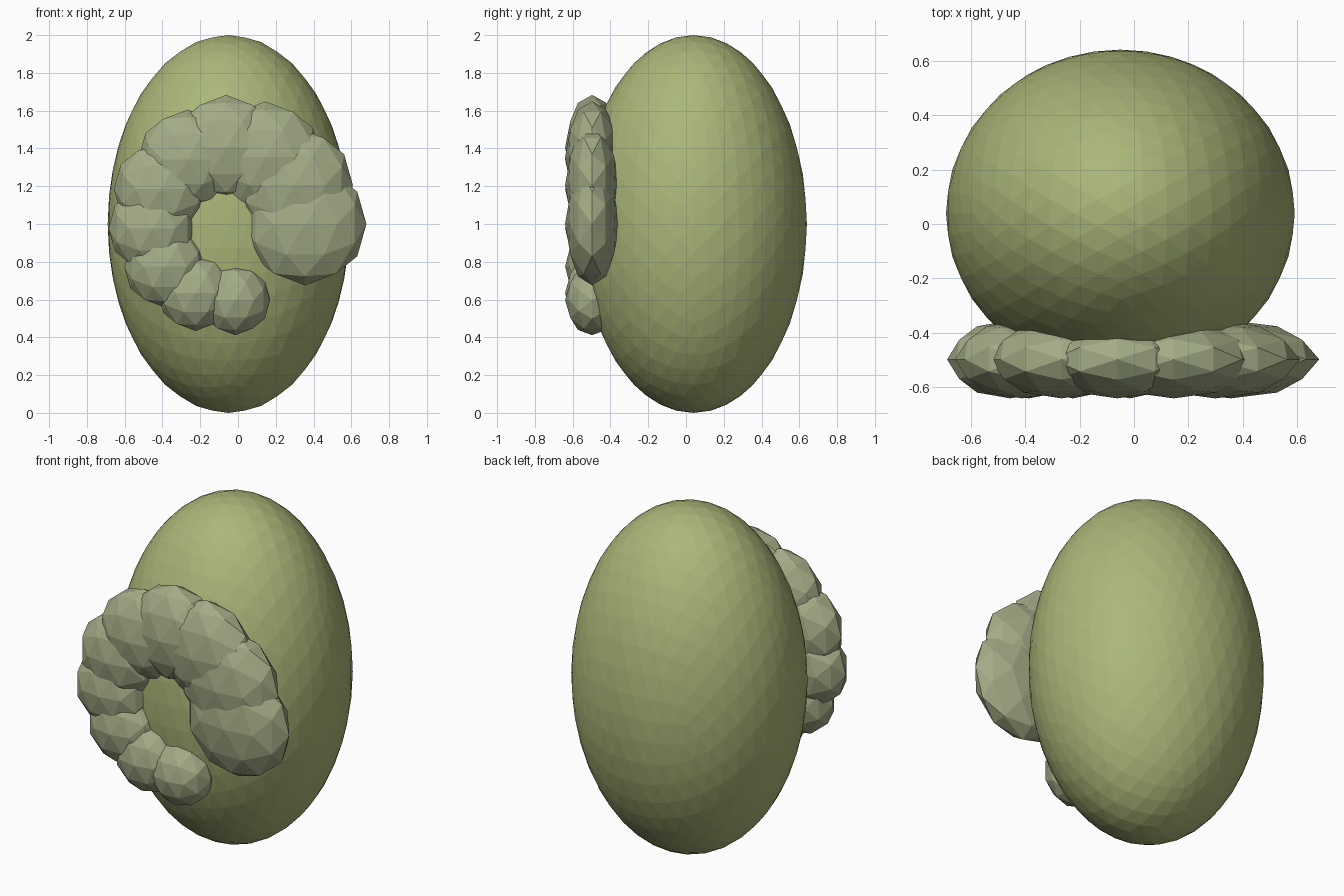
import bpy, bmesh, math
from mathutils import Matrix

if "Cube" in bpy.data.objects:
    bpy.data.objects.remove(bpy.data.objects["Cube"])


def material(name, rgb):
    m = bpy.data.materials.new(name)
    m.diffuse_color = (*rgb, 1)
    m.use_nodes = True
    m.node_tree.nodes["Principled BSDF"].inputs["Base Color"].default_value = m.diffuse_color
    return m


def faceted_ellipsoid(name, subdivisions, center, radii, mat):
    """Flat-shaded icosphere turned so that vertices lie on all three axes."""
    bm = bmesh.new()
    turn = Matrix.Rotation(math.pi / 2, 4, 'Z') @ Matrix.Rotation(-math.atan(2) / 2, 4, 'Y')
    bmesh.ops.create_icosphere(bm, subdivisions=subdivisions, radius=1, matrix=turn)
    bmesh.ops.transform(bm, verts=bm.verts,
                        matrix=Matrix.Translation(center) @ Matrix.Diagonal((*radii, 1)))
    mesh = bpy.data.meshes.new(name)
    bm.to_mesh(mesh)
    bm.free()
    mesh.materials.append(mat)
    obj = bpy.data.objects.new(name, mesh)
    bpy.context.collection.objects.link(obj)
    return obj


body_green = material("body_green", (0.41, 0.47, 0.19))
curl_green = material("curl_green", (0.37, 0.41, 0.24))

# Egg-shaped body
faceted_ellipsoid("body", 4, (-0.05, 0.04, 1.0), (0.64, 0.60, 1.0), body_green)

# Curl of flattened beads on the front, shrinking along the arc
COUNT = 10
for i in range(COUNT):
    t = i / (COUNT - 1)
    a = 4.8 * t
    r = 0.325 - 0.14 * t
    center = (-0.05 + 0.405 * math.cos(a), -0.497, 1.0 + 0.405 * math.sin(a))
    faceted_ellipsoid(f"curl_segment_{i + 1}", 2, center, (r, 0.143, r), curl_green)
